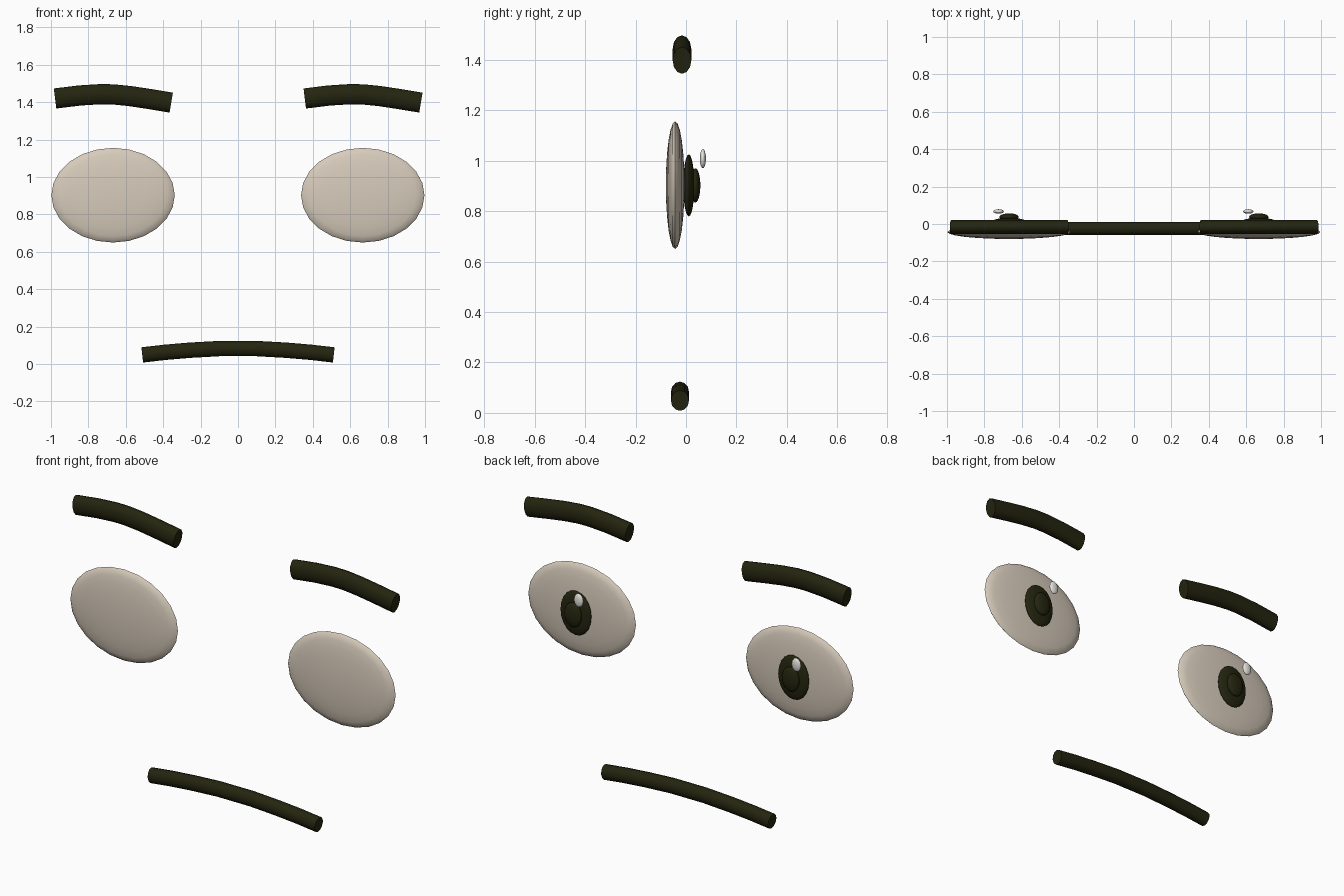
import bpy, bmesh, math
from mathutils import Vector, Matrix

cube = bpy.data.objects.get("Cube")
if cube:
    bpy.data.objects.remove(cube, do_unlink=True)


def material(name, rgb):
    m = bpy.data.materials.new(name)
    m.use_nodes = True
    m.diffuse_color = (*rgb, 1)
    m.node_tree.nodes["Principled BSDF"].inputs["Base Color"].default_value = (*rgb, 1)
    return m


cream = material("cream", (0.68, 0.60, 0.50))
dark = material("dark olive", (0.018, 0.018, 0.005))
white = material("highlight white", (0.80, 0.78, 0.73))


def finish(name, bm, mat):
    bmesh.ops.recalc_face_normals(bm, faces=bm.faces)
    mesh = bpy.data.meshes.new(name)
    bm.to_mesh(mesh)
    bm.free()
    mesh.materials.append(mat)
    obj = bpy.data.objects.new(name, mesh)
    bpy.context.collection.objects.link(obj)
    bpy.ops.object.select_all(action='DESELECT')
    obj.select_set(True)
    bpy.context.view_layer.objects.active = obj
    bpy.ops.object.shade_smooth_by_angle(angle=math.radians(50))


def disc(name, centre, radii, mat, segments=20):
    """Flattened ball with its poles along y."""
    bm = bmesh.new()
    bmesh.ops.create_uvsphere(bm, u_segments=segments, v_segments=12, radius=1)
    bm.transform(Matrix.Translation(centre)
                 @ Matrix.Diagonal((*radii, 1))
                 @ Matrix.Rotation(math.pi / 2, 4, 'X'))
    finish(name, bm, mat)


def bar(name, path, y, depth, height, mat, shift=0, sides=12):
    """Oval tube along an (x, z) path, with flat ends."""
    pts = [Vector((x + shift, y, z)) for x, z in path]
    bm = bmesh.new()
    rings = []
    for i, p in enumerate(pts):
        along = (pts[min(i + 1, len(pts) - 1)] - pts[max(i - 1, 0)]).normalized()
        up = Vector((-along.z, 0, along.x))
        ring = []
        for k in range(sides):
            a = math.tau * k / sides
            ring.append(bm.verts.new(p + up * height * math.cos(a)
                                     + Vector((0, depth * math.sin(a), 0))))
        rings.append(ring)
    for r, s in zip(rings, rings[1:]):
        for k in range(sides):
            n = (k + 1) % sides
            bm.faces.new((r[k], r[n], s[n], s[k]))
    bm.faces.new(rings[0])
    bm.faces.new(rings[-1])
    finish(name, bm, mat)


# Eyes and brows: both sides share one shape, shifted along x
brow = [(-0.31, 1.42), (-0.18, 1.436), (-0.07, 1.443), (0.0, 1.442),
        (0.09, 1.433), (0.19, 1.418), (0.311, 1.398)]
for side, x in (("right", -0.668), ("left", 0.667)):
    disc(side + "_eye", (x, -0.043, 0.903), (0.33, 0.037, 0.253), cream, 24)
    disc(side + "_iris", (x, 0.011, 0.902), (0.094, 0.022, 0.123), dark)
    disc(side + "_pupil", (x, 0.037, 0.902), (0.052, 0.02, 0.068), dark)
    disc(side + "_highlight", (x - 0.056, 0.067, 1.008), (0.028, 0.012, 0.038), white, 12)
    bar(side + "_brow", brow, -0.016, 0.037, 0.054, dark, shift=x)

# Mouth
half = [(0.512, 0.049), (0.39, 0.063), (0.26, 0.074), (0.1, 0.083)]
mouth = [(-x, z) for x, z in half] + half[::-1]
bar("mouth", mouth, -0.024, 0.036, 0.041, dark)
